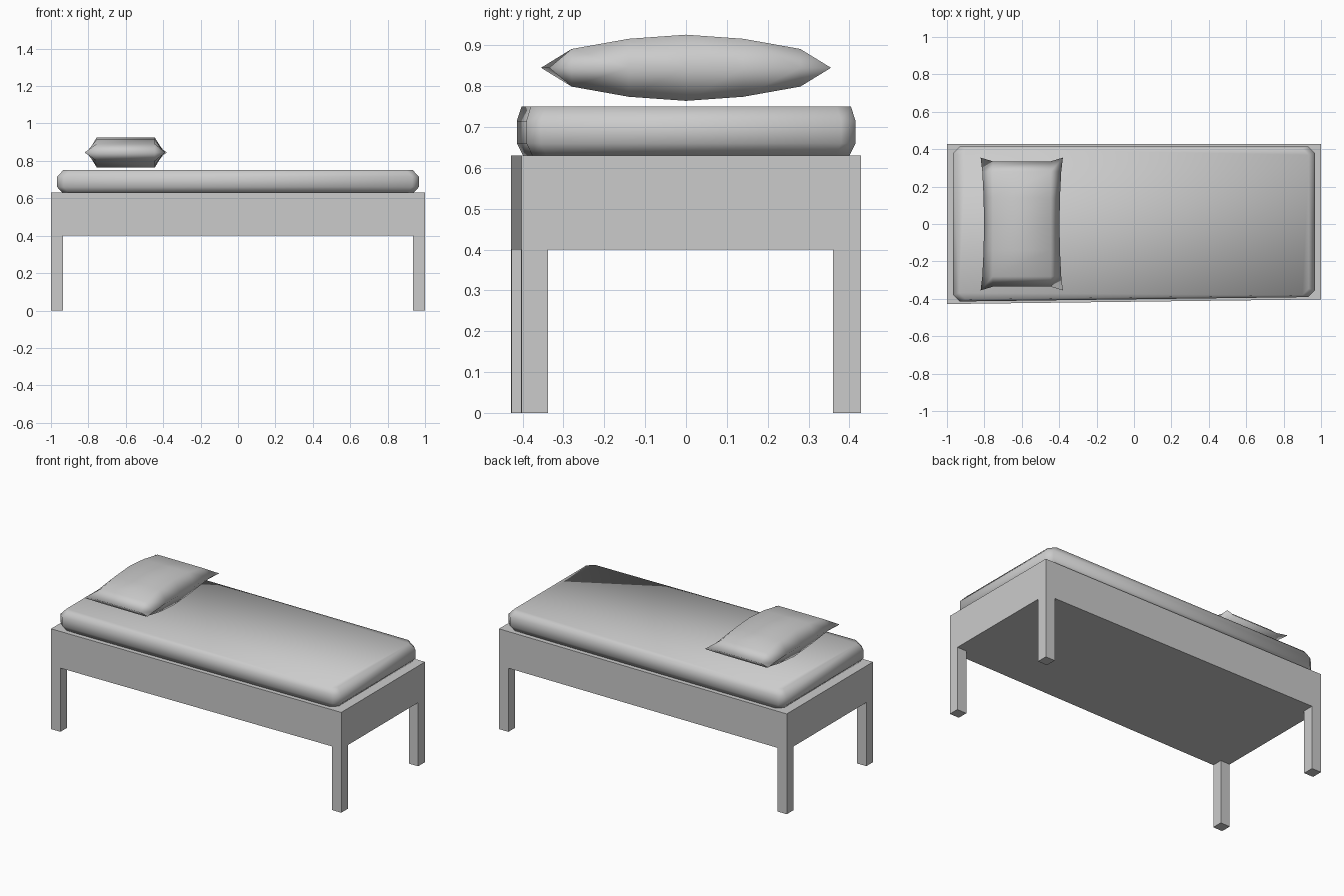
import bpy, bmesh

if "Cube" in bpy.data.objects:
    bpy.data.objects.remove(bpy.data.objects["Cube"])


def skew(x, y):
    # the front side runs slightly inward towards the right end
    return y + 0.0125 * (1 + x) if y < 0 else y


def finish(bm, name, smooth):
    bmesh.ops.recalc_face_normals(bm, faces=bm.faces)
    mesh = bpy.data.meshes.new(name)
    bm.to_mesh(mesh)
    bm.free()
    for p in mesh.polygons:
        p.use_smooth = smooth
    ob = bpy.data.objects.new(name, mesh)
    bpy.context.collection.objects.link(ob)
    return ob


# Bed frame: underside grid, corners pulled down as legs, rim pulled up
bm = bmesh.new()
xs = (-1, -0.935, 0.935, 1)
ys = (-0.428, -0.363, 0.36, 0.428)
grid = [[bm.verts.new((x, skew(x, y), 0.4)) for y in ys] for x in xs]
corners = []
for i in range(3):
    for j in range(3):
        f = bm.faces.new((grid[i][j], grid[i + 1][j], grid[i + 1][j + 1], grid[i][j + 1]))
        if i != 1 and j != 1:
            corners.append(f)
box = [(0, 0), (3, 0), (3, 3), (0, 3)]
rim = ([grid[i][0] for i in range(3)] + [grid[3][j] for j in range(3)] +
       [grid[i][3] for i in (3, 2, 1)] + [grid[0][j] for j in (3, 2, 1)])
top = [bm.verts.new((v.co.x, v.co.y, 0.63)) for v in rim]
for k in range(12):
    n = (k + 1) % 12
    bm.faces.new((rim[k], rim[n], top[n], top[k]))
bm.faces.new(top)
for f in corners:
    low = [bm.verts.new((v.co.x, v.co.y, 0)) for v in f.verts]
    up = list(f.verts)
    bm.faces.remove(f)
    for k in range(4):
        n = (k + 1) % 4
        bm.faces.new((up[k], up[n], low[n], low[k]))
    bm.faces.new(low)
finish(bm, "bed_frame", False)

# Mattress: stacked chamfered rectangles
bm = bmesh.new()
rings = []
for hx, hy, z in ((0.94, 0.400, 0.63), (0.967, 0.415, 0.66),
                  (0.967, 0.415, 0.715), (0.935, 0.404, 0.75)):
    c = 0.035
    pts = [(-hx + c, -hy), (hx - c, -hy), (hx, -hy + c), (hx, hy - c),
           (hx - c, hy), (-hx + c, hy), (-hx, hy - c), (-hx, -hy + c)]
    rings.append([bm.verts.new((x, skew(x, y), z)) for x, y in pts])
for a, b in zip(rings, rings[1:]):
    for k in range(8):
        n = (k + 1) % 8
        bm.faces.new((a[k], a[n], b[n], b[k]))
bm.faces.new(rings[0])
bm.faces.new(rings[-1])
finish(bm, "mattress", True)

# Pillow: two puffed sheets joined at a pinched seam
bm = bmesh.new()
rows = ((0.355, 0.220, 0.0), (0.28, 0.211, 0.046), (0.14, 0.204, 0.071), (0.0, 0.202, 0.081))
rows = [(-y, w, h) for y, w, h in rows] + list(rows[2::-1])
cx, cz = -0.6, 0.845
for side in (1, -1):
    sheet = []
    for y, w, h in rows:
        ye = y * 0.944 if h == 0 else y      # seam pulled in between corners
        sheet.append([bm.verts.new((cx - w, y, cz)),
                      bm.verts.new((cx - 0.155, ye, cz + side * h)),
                      bm.verts.new((cx + 0.155, ye, cz + side * h)),
                      bm.verts.new((cx + w, y, cz))])
    for a, b in zip(sheet, sheet[1:]):
        for k in range(3):
            bm.faces.new((a[k], a[k + 1], b[k + 1], b[k]))
bmesh.ops.remove_doubles(bm, verts=bm.verts, dist=0.0005)
finish(bm, "pillow", True)
